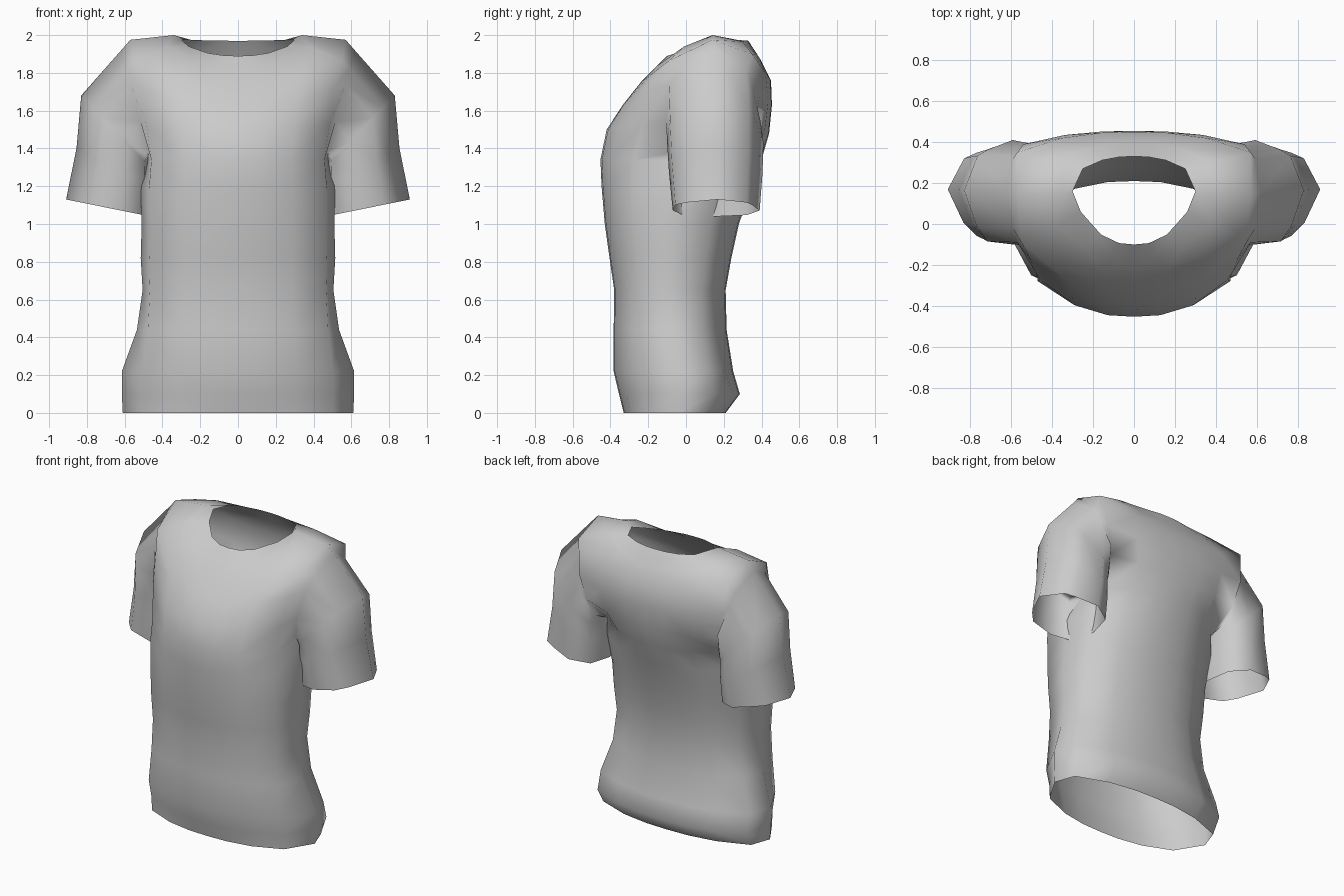
import bpy
import bmesh
from mathutils import Vector

cube = bpy.data.objects.get("Cube")
if cube:
    bpy.data.objects.remove(cube)

# One cloth colour
cloth = bpy.data.materials.new("light grey cloth")
cloth.use_nodes = True
grey = (0.6, 0.6, 0.6, 1)
cloth.diffuse_color = grey
cloth.node_tree.nodes["Principled BSDF"].inputs["Base Color"].default_value = grey

bm = bmesh.new()
SPREAD = (0, 0.28, 0.62, 1)  # column spacing from the centre line to the edge

# Sleeve cross-section: fraction from body to outside, fraction from front to back
SECTION = ((0, 0.5), (0.08, 0.12), (0.35, 0), (0.69, 0.03), (0.83, 0.17),
           (1, 0.52), (0.82, 0.85), (0.68, 0.91), (0.35, 1), (0.08, 0.85))


def panel(centre, edge):
    """Points from the centre line to a panel edge, rounding towards the edge."""
    c, e = Vector(centre), Vector(edge)
    points = []
    for f in SPREAD:
        p = c.lerp(e, f ** 2.5)
        p.x = e.x * f
        points.append(p)
    return points


def half_row(front, front_edge, side, back_edge, back):
    points = panel(front, front_edge) + [Vector(side)] + panel(back, back_edge)[::-1]
    return [bm.verts.new(p) for p in points]


def body_row(z, width, front, back, side_y):
    mid, half = (front + back) / 2, (back - front) / 2
    return half_row((0, front, z), (0.3 + width * 0.33, mid - half * 0.58, z),
                    (width, side_y, z),
                    (width * 0.92, mid + half * 0.58, z), (0, back, z))


def bridge(a, b, closed=False):
    n = len(a)
    for i in range(n if closed else n - 1):
        j = (i + 1) % n
        bm.faces.new((a[i], a[j], b[j], b[i]))


# Body from hem to armpit: height, half width, front, back, side depth
body = [body_row(*r) for r in (
    (0, 0.61, -0.33, 0.21, -0.04),
    (0.1, 0.615, -0.355, 0.285, -0.04),
    (0.22, 0.615, -0.383, 0.25, -0.04),
    (0.44, 0.535, -0.383, 0.215, -0.07),
    (0.65, 0.505, -0.38, 0.21, -0.08),
    (0.82, 0.515, -0.405, 0.24, -0.08),
    (1.0, 0.51, -0.43, 0.28, -0.07),
    (1.2, 0.515, -0.447, 0.35, -0.02),
    (1.34, 0.48, -0.453, 0.4, 0.1),
)]
for low, high in zip(body, body[1:]):
    bridge(low, high)

# Chest and back panels either side of the armhole
chest = half_row((0, -0.42, 1.5), (0.485, -0.23, 1.53), (0.5, 0.1, 1.5),
                 (0.5, 0.36, 1.5), (0, 0.44, 1.48))
upper = half_row((0, -0.335, 1.63), (0.505, -0.175, 1.72), (0.5, 0.1, 1.7),
                 (0.54, 0.39, 1.68), (0, 0.455, 1.63))
yoke = half_row((0, -0.24, 1.75), (0.55, -0.09, 1.865), (0.57, 0.14, 1.975),
                (0.57, 0.35, 1.9), (0, 0.45, 1.76))
rows = [body[-1], chest, upper, yoke]
for low, high in zip(rows, rows[1:]):
    bridge(low[:4], high[:4])
    bridge(low[5:], high[5:])
for row in (chest, upper):
    bm.verts.remove(row[4])

# Shoulders and neckline
ridge = half_row((0, -0.16, 1.832), (0.38, -0.01, 1.94), (0.34, 0.14, 2.0),
                 (0.37, 0.3, 1.965), (0, 0.395, 1.87))
neck = half_row((0, -0.1, 1.89), (0.26, 0.06, 1.94), (0.3, 0.16, 1.975),
                (0.25, 0.27, 1.975), (0, 0.33, 1.97))
bridge(yoke, ridge)
bridge(ridge, neck)

# Sleeve grown out of the armhole loop
loop = [body[-1][4]] + [r[3] for r in rows] + [yoke[4]] + [r[5] for r in rows[::-1]]


def sleeve_ring(inner, outer, front, back):
    (xi, zi), (xo, zo) = inner, outer
    return [bm.verts.new((xi + (xo - xi) * f, front + (back - front) * s,
                          zi + (zo - zi) * f)) for f, s in SECTION]


for ring in (sleeve_ring((0.46, 1.34), (0.62, 1.918), -0.105, 0.395),
             sleeve_ring((0.465, 1.3), (0.83, 1.68), -0.1, 0.41),
             sleeve_ring((0.46, 1.2), (0.855, 1.4), -0.09, 0.405),
             sleeve_ring((0.465, 1.04), (0.91, 1.13), -0.07, 0.39)):
    bridge(loop, ring, closed=True)
    loop = ring

bmesh.ops.recalc_face_normals(bm, faces=bm.faces)
mesh = bpy.data.meshes.new("shirt")
bm.to_mesh(mesh)
bm.free()
mesh.materials.append(cloth)
shirt = bpy.data.objects.new("shirt", mesh)
bpy.context.collection.objects.link(shirt)

# Mirror to the other side and shade smooth
mirror = shirt.modifiers.new("mirror", 'MIRROR')
mirror.use_clip = True
mirror.merge_threshold = 0.001
for face in mesh.polygons:
    face.use_smooth = True
